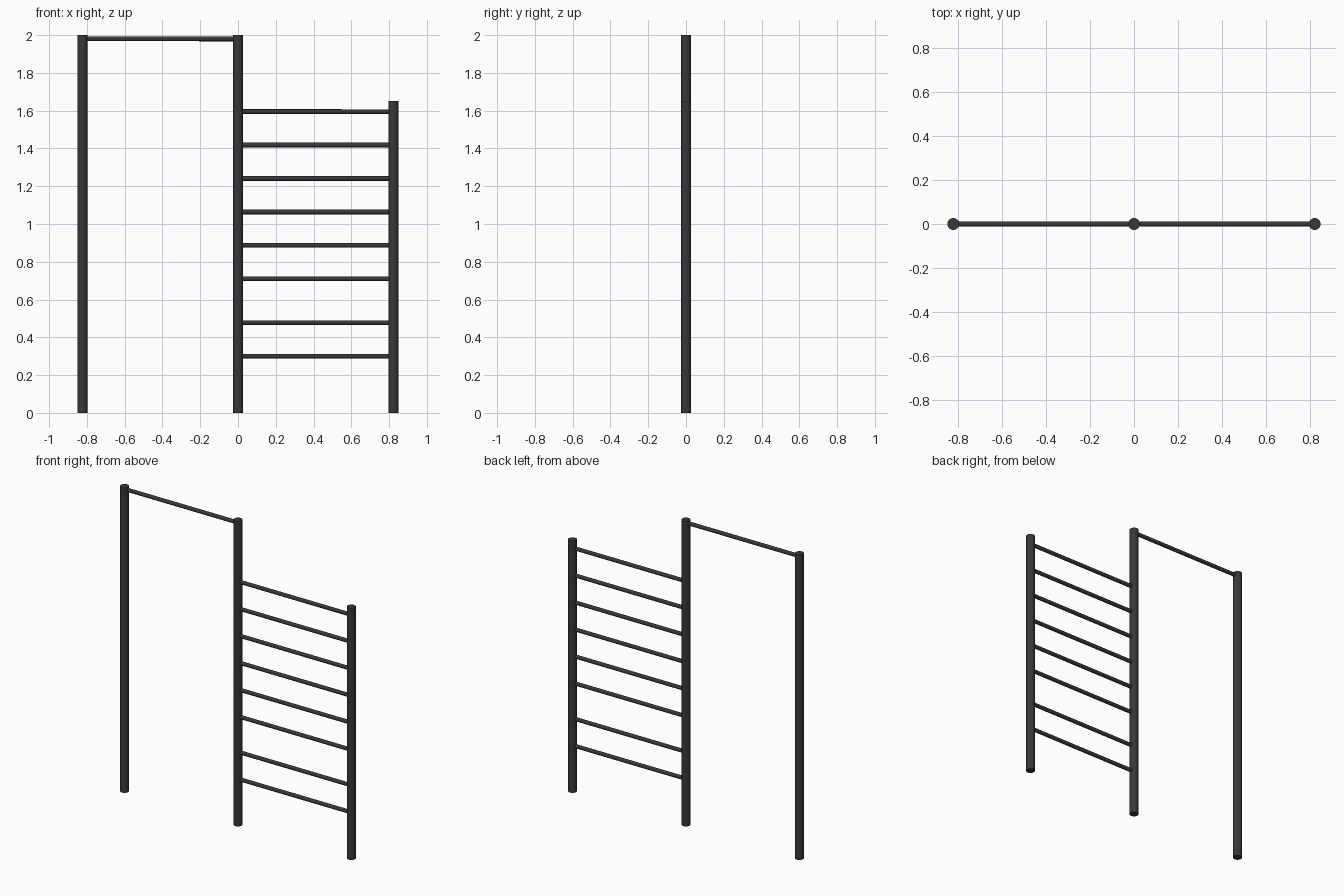
import bpy
import math

if "Cube" in bpy.data.objects:
    bpy.data.objects.remove(bpy.data.objects["Cube"], do_unlink=True)

# Dark powder-coated steel
steel = bpy.data.materials.new("dark_grey_steel")
steel.use_nodes = True
colour = (0.04, 0.04, 0.042, 1)
steel.diffuse_color = colour
steel.node_tree.nodes["Principled BSDF"].inputs["Base Color"].default_value = colour

SPAN = 0.823
POST_R = 0.027
BAR_R = 0.0125


def tube(name, radius, length, location, sides, along_x=False):
    rotation = (0, math.pi / 2, 0) if along_x else (0, 0, 0)
    bpy.ops.mesh.primitive_cylinder_add(vertices=sides, radius=radius, depth=length,
                                        location=location, rotation=rotation)
    obj = bpy.context.object
    obj.name = name
    obj.data.materials.append(steel)
    bpy.ops.object.shade_smooth_by_angle(angle=math.radians(35))
    return obj


# Upright posts
for name, x, height in (("right_post", -SPAN, 2), ("middle_post", 0, 2), ("left_post", SPAN, 1.65)):
    tube(name, POST_R, height, (x, 0, height / 2), 24)

# High pull-up bar
tube("pull_up_bar", BAR_R, SPAN, (-SPAN / 2, 0, 1.98), 16, along_x=True)

# Ladder rungs: two low ones, then six above a wider gap
rung_heights = [0.3 + 0.177 * i for i in range(2)] + [0.71 + 0.177 * i for i in range(6)]
for i, z in enumerate(rung_heights):
    tube(f"rung_{i + 1}", BAR_R, SPAN, (SPAN / 2, 0, z), 16, along_x=True)
